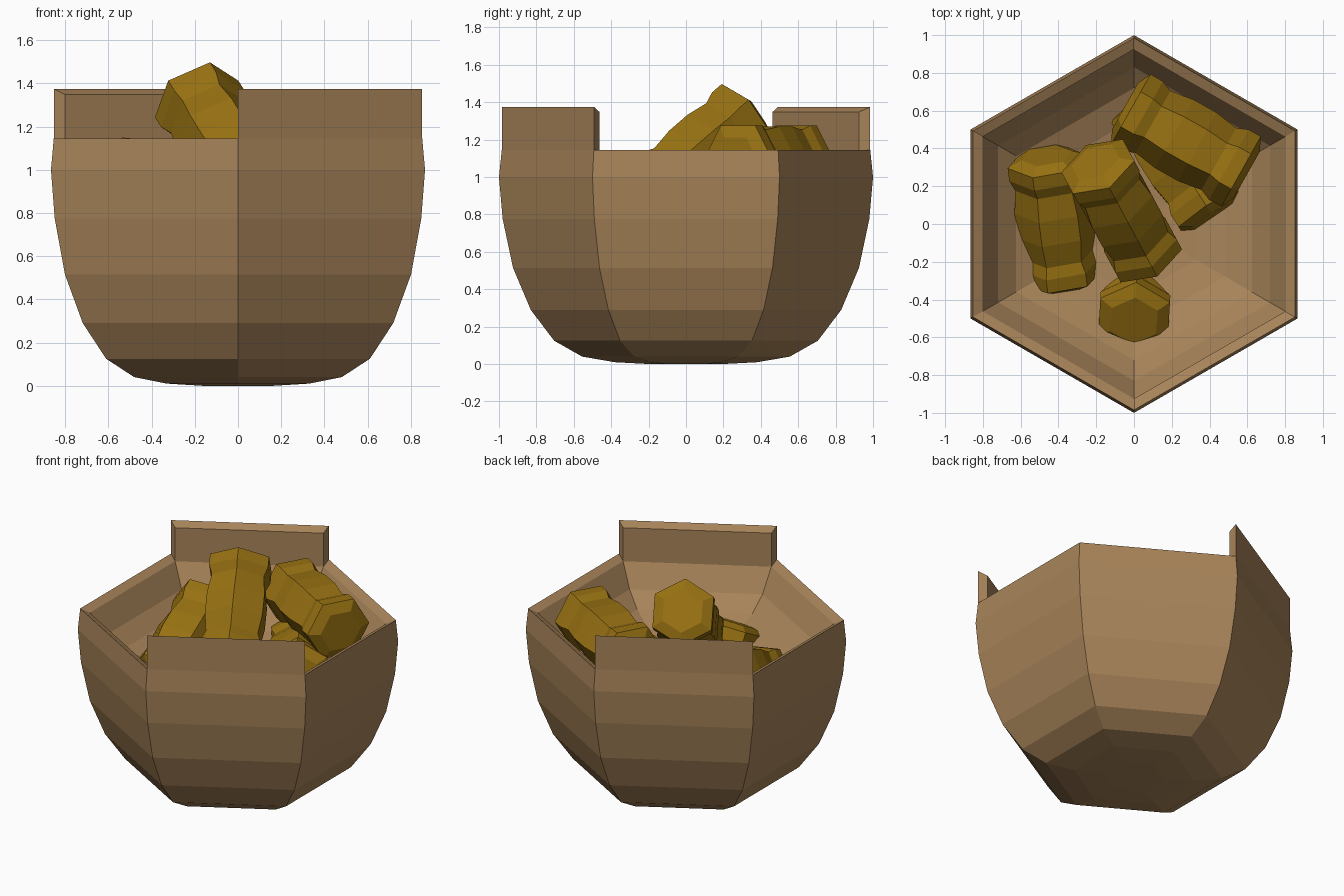
import bpy, bmesh, math
from mathutils import Vector, Matrix

if "Cube" in bpy.data.objects:
    bpy.data.objects.remove(bpy.data.objects["Cube"])


def material(name, color):
    m = bpy.data.materials.new(name)
    m.diffuse_color = (*color, 1)
    m.use_nodes = True
    m.node_tree.nodes["Principled BSDF"].inputs["Base Color"].default_value = m.diffuse_color
    return m


def finish(bm, name, mat):
    bmesh.ops.recalc_face_normals(bm, faces=bm.faces[:])
    me = bpy.data.meshes.new(name)
    bm.to_mesh(me)
    bm.free()
    me.materials.append(mat)
    ob = bpy.data.objects.new(name, me)
    bpy.context.collection.objects.link(ob)
    return ob


def hex_ring(bm, r, z, start=-90):
    return [bm.verts.new((r * math.cos(math.radians(start + 60 * k)),
                          r * math.sin(math.radians(start + 60 * k)), z)) for k in range(6)]


def hex_shell(bm, profile):
    rings = [hex_ring(bm, r, z) for r, z in profile]
    for a, b in zip(rings, rings[1:]):
        for k in range(6):
            j = (k + 1) % 6
            bm.faces.new((a[k], a[j], b[j], b[k]))
    return rings


brown = material("basket brown", (0.39, 0.23, 0.10))
gold = material("golden crust", (0.31, 0.165, 0.006))

# Basket: six-sided rounded bowl, (radius, height) for outer wall and shallower inside
outer = [(0.19, 0), (0.38, 0.01), (0.555, 0.04), (0.705, 0.125), (0.83, 0.29),
         (0.925, 0.515), (0.98, 0.775), (1.0, 1.0), (0.985, 1.145)]
inner = [(0.19, 0.76), (0.38, 0.775), (0.555, 0.81), (0.72, 0.875), (0.83, 0.965), (0.925, 1.118)]
bm = bmesh.new()
shells = []
for profile in (outer, inner):
    rings = hex_shell(bm, profile)
    bm.faces.new(rings[0][::-1])
    rim = rings[-1]
    # Raised grip panels on two opposite sides
    for k in (0, 3):
        a, b = rim[k], rim[k + 1]
        top = [bm.verts.new((v.co.x, v.co.y, v.co.z + 0.23)) for v in (b, a)]
        bm.faces.new((a, b, *top))
        rim += [top[1], top[0]]
    shells.append(rim)

# Join both walls along the rim and around the panels
o, i = shells
loop = [(6, 7), (7, 1), (1, 2), (2, 3), (3, 8), (8, 9), (9, 4), (4, 5), (5, 0), (0, 6)]
for a, b in loop:
    bm.faces.new((o[a], o[b], i[b], i[a]))
finish(bm, "basket", brown)

# Bread pieces: hexagonal rolls with flared ends, (upper end, lower end, roll in degrees)
half = [(0.14, 0.37), (0.213, 0.335), (0.213, 0.26), (0.188, 0.2), (0.208, 0.07)]
roll_profile = [(r, -t) for r, t in half] + [(r, t) for r, t in reversed(half)]
pieces = {
    "top_piece": ((-0.205, 0.33, 1.35), (0.075, -0.19, 0.90), 0),
    "left_piece": ((-0.46, 0.33, 0.97), (-0.38, -0.28, 0.71), 36),
    "right_piece": ((-0.04, 0.62, 1.09), (0.59, 0.265, 1.09), 30),
    "lower_right_piece": ((0.40, 0.07, 0.82), (0.04, 0.63, 0.72), 0),
    "front_piece": ((0.0, -0.51, 0.89), (0.02, -0.17, 0.25), 0),
}
for name, (p, q, roll) in pieces.items():
    p, q = Vector(p), Vector(q)
    bm = bmesh.new()
    rings = hex_shell(bm, roll_profile)
    bm.faces.new(rings[0][::-1])
    bm.faces.new(rings[-1])
    ob = finish(bm, name, gold)
    turn = (p - q).to_track_quat('Z', 'Y').to_matrix().to_4x4()
    ob.matrix_world = (Matrix.Translation((p + q) / 2) @ turn
                       @ Matrix.Rotation(math.radians(roll), 4, 'Z'))
